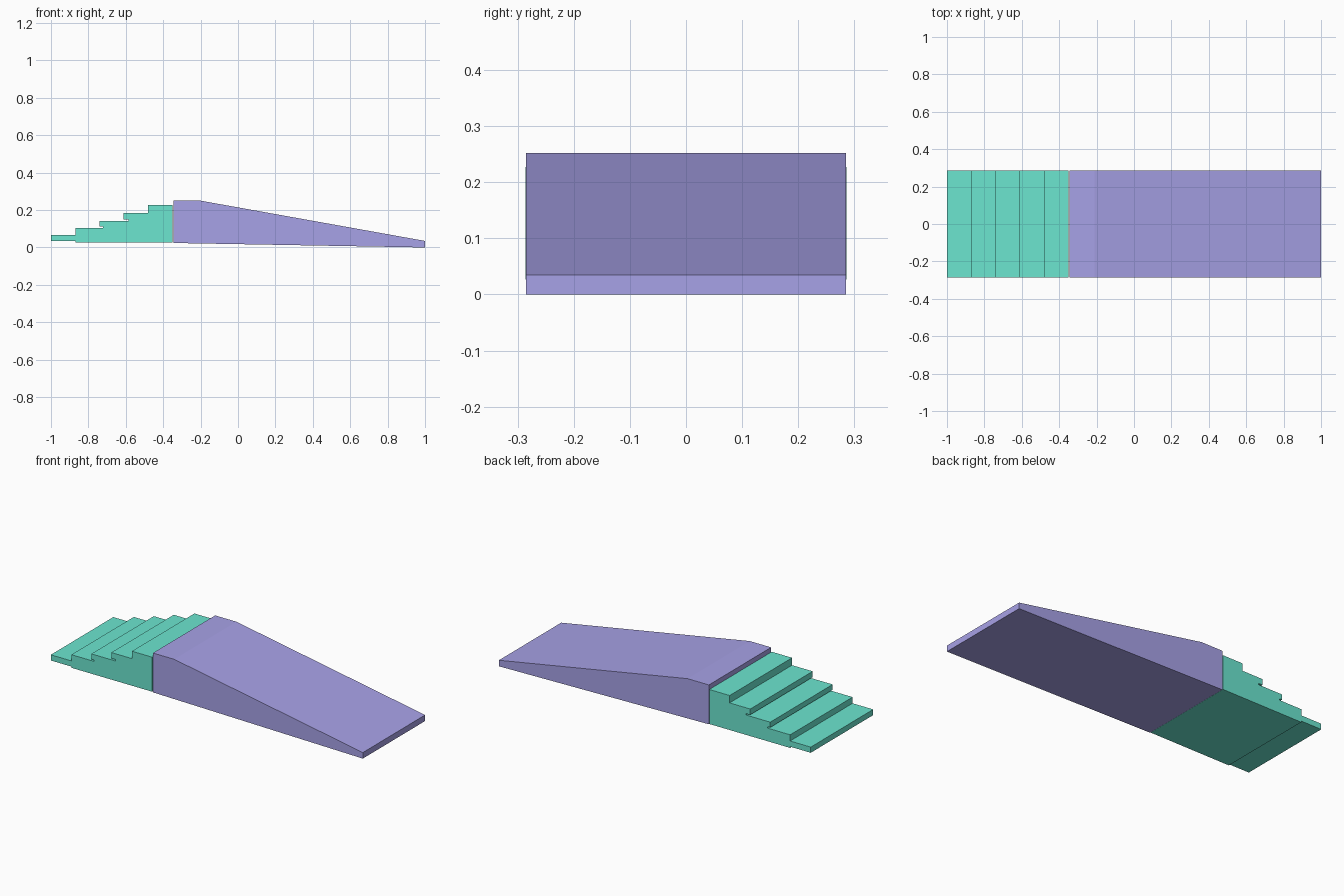
import bpy
import bmesh

if "Cube" in bpy.data.objects:
    bpy.data.objects.remove(bpy.data.objects["Cube"])


def material(name, color):
    m = bpy.data.materials.new(name)
    m.diffuse_color = color
    m.use_nodes = True
    m.node_tree.nodes["Principled BSDF"].inputs["Base Color"].default_value = m.diffuse_color
    return m


def extrude_profile(name, points, half_width, mat):
    """Extrude an x-z outline symmetrically along y."""
    bm = bmesh.new()
    face = bm.faces.new([bm.verts.new((x, -half_width, z)) for x, z in points])
    new = bmesh.ops.extrude_face_region(bm, geom=[face])["geom"]
    verts = [g for g in new if isinstance(g, bmesh.types.BMVert)]
    bmesh.ops.translate(bm, verts=verts, vec=(0, 2 * half_width, 0))
    bmesh.ops.recalc_face_normals(bm, faces=bm.faces)
    mesh = bpy.data.meshes.new(name)
    bm.to_mesh(mesh)
    bm.free()
    mesh.materials.append(mat)
    obj = bpy.data.objects.new(name, mesh)
    bpy.context.collection.objects.link(obj)
    return obj


green = material("stair_green", (0.15, 0.79, 0.63, 1))
purple = material("ramp_purple", (0.39, 0.36, 0.80, 1))

# Ramp: short landing, long slope, slightly tilted underside
extrude_profile("ramp", [(-0.346, 0.024), (1.0, 0.0), (1.0, 0.035),
                         (-0.21, 0.252), (-0.346, 0.252)], 0.285, purple)

# Stairs: (front edge x, tread top z, tread underside z, riser x)
steps = [(-0.868, 0.103, 0.068, -0.868), (-0.740, 0.142, 0.111, -0.722),
         (-0.612, 0.184, 0.150, -0.585), (-0.480, 0.227, 0.187, -0.480)]
outline = [(-0.35, 0.027), (-0.868, 0.027), (-0.868, 0.034),
           (-1.0, 0.034), (-1.0, 0.067)]
top = 0.067
for front, tread_top, under, riser in steps:
    if riser > front:
        # recessed riser under the tread nosing
        outline += [(riser, top), (riser, under), (front, under)]
    else:
        outline.append((front, top))
    outline.append((front, tread_top))
    top = tread_top
outline.append((-0.35, top))
extrude_profile("stairs", outline, 0.286, green)
